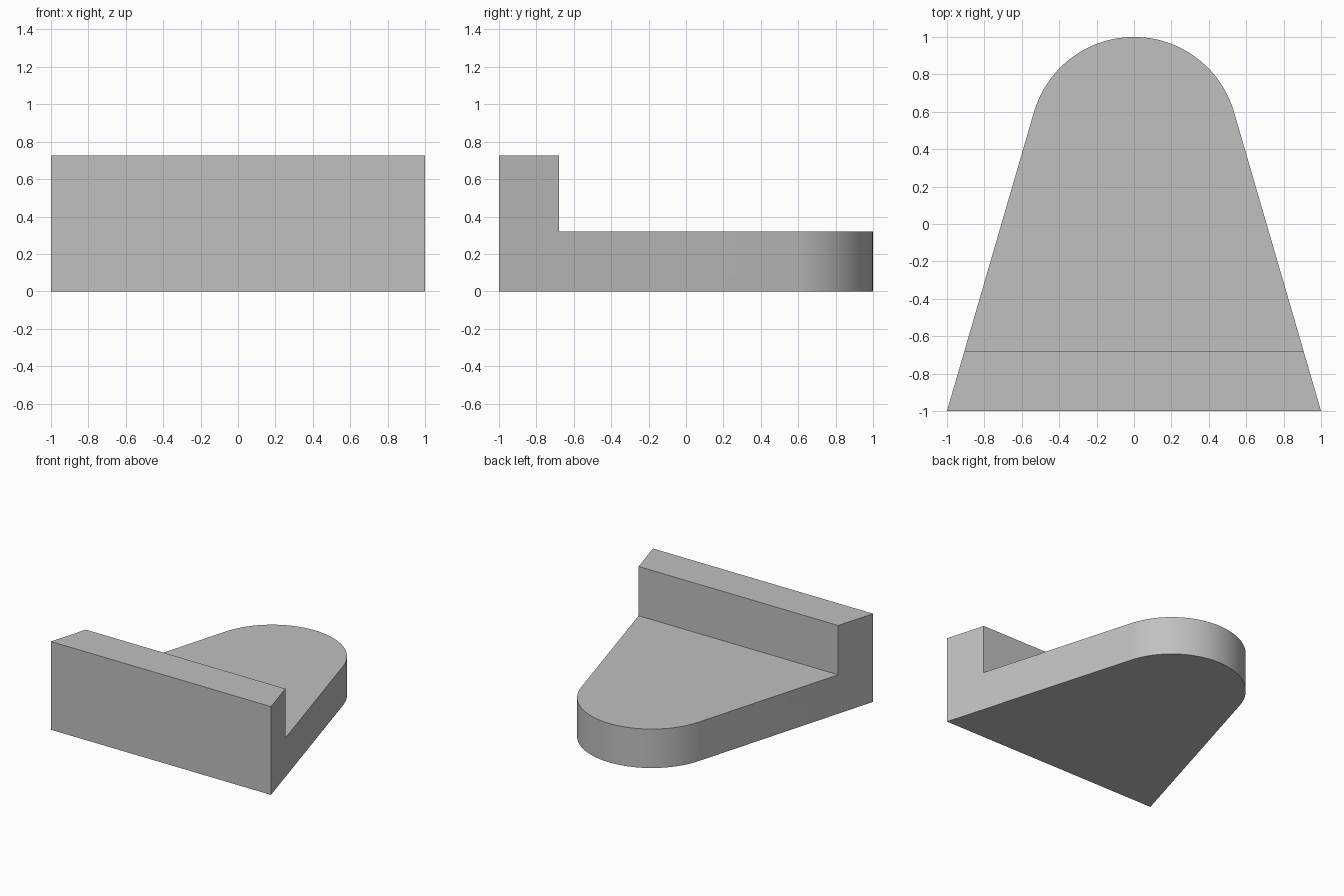
import bpy, bmesh, math

cube = bpy.data.objects.get("Cube")
if cube:
    bpy.data.objects.remove(cube, do_unlink=True)

BASE_H, WALL_H, WALL_Y = 0.32, 0.725, -0.68
R = 0.557            # radius of the rounded back end
CY = 1 - R           # its centre
SEGMENTS = 48

# Rounded end, tangent to the tapered sides running to the front corners
theta = math.atan2(-1 - CY, 1) + math.acos(R / math.hypot(1, 1 + CY))
step = (math.pi - 2 * theta) / SEGMENTS
arc = [(R * math.cos(theta + i * step), CY + R * math.sin(theta + i * step))
       for i in range(SEGMENTS + 1)]
wall_x = 1 - (WALL_Y + 1) * math.tan(theta)
outline = [(-1, -1), (1, -1), (wall_x, WALL_Y)] + arc + [(-wall_x, WALL_Y)]

bm = bmesh.new()


def raise_faces(faces, height):
    """Extrude faces straight up and return the new top faces."""
    geom = bmesh.ops.extrude_face_region(bm, geom=faces)["geom"]
    verts = [g for g in geom if isinstance(g, bmesh.types.BMVert)]
    bmesh.ops.translate(bm, verts=verts, vec=(0, 0, height))
    return [g for g in geom if isinstance(g, bmesh.types.BMFace)]


# Base plate
bottom = bm.faces.new([bm.verts.new((x, y, 0)) for x, y in outline])
top = raise_faces([bottom], BASE_H)[0]
bottom_ring = [v for v in bm.verts if v.co.z < 0.001]
if not any(all(v.co.z < 0.001 for v in f.verts) for f in bm.faces):
    bottom_ring.sort(key=lambda v: math.atan2(v.co.y, v.co.x))
    bm.faces.new(bottom_ring)

# Front wall, raised from the strip of the plate ahead of the step
step_verts = [v for v in top.verts if abs(v.co.y - WALL_Y) < 0.001]
bmesh.ops.connect_verts(bm, verts=step_verts)
strip = [f for f in bm.faces if all(abs(v.co.z - BASE_H) < 0.001 for v in f.verts)
         and f.calc_center_median().y < WALL_Y]
raise_faces(strip, WALL_H - BASE_H)

# Merge coplanar faces
bmesh.ops.dissolve_limit(bm, angle_limit=math.radians(0.5),
                         verts=bm.verts[:], edges=bm.edges[:])
bmesh.ops.recalc_face_normals(bm, faces=bm.faces[:])

mesh = bpy.data.meshes.new("stepped_bracket")
bm.to_mesh(mesh)
bm.free()
bracket = bpy.data.objects.new("stepped_bracket", mesh)
bpy.context.collection.objects.link(bracket)

# Plain grey
color = (0.53, 0.53, 0.53, 1)
grey = bpy.data.materials.new("plain_grey")
grey.use_nodes = True
grey.diffuse_color = color
grey.node_tree.nodes["Principled BSDF"].inputs["Base Color"].default_value = color
mesh.materials.append(grey)

bpy.context.view_layer.objects.active = bracket
bracket.select_set(True)
bpy.ops.object.shade_smooth_by_angle(angle=math.radians(30))
